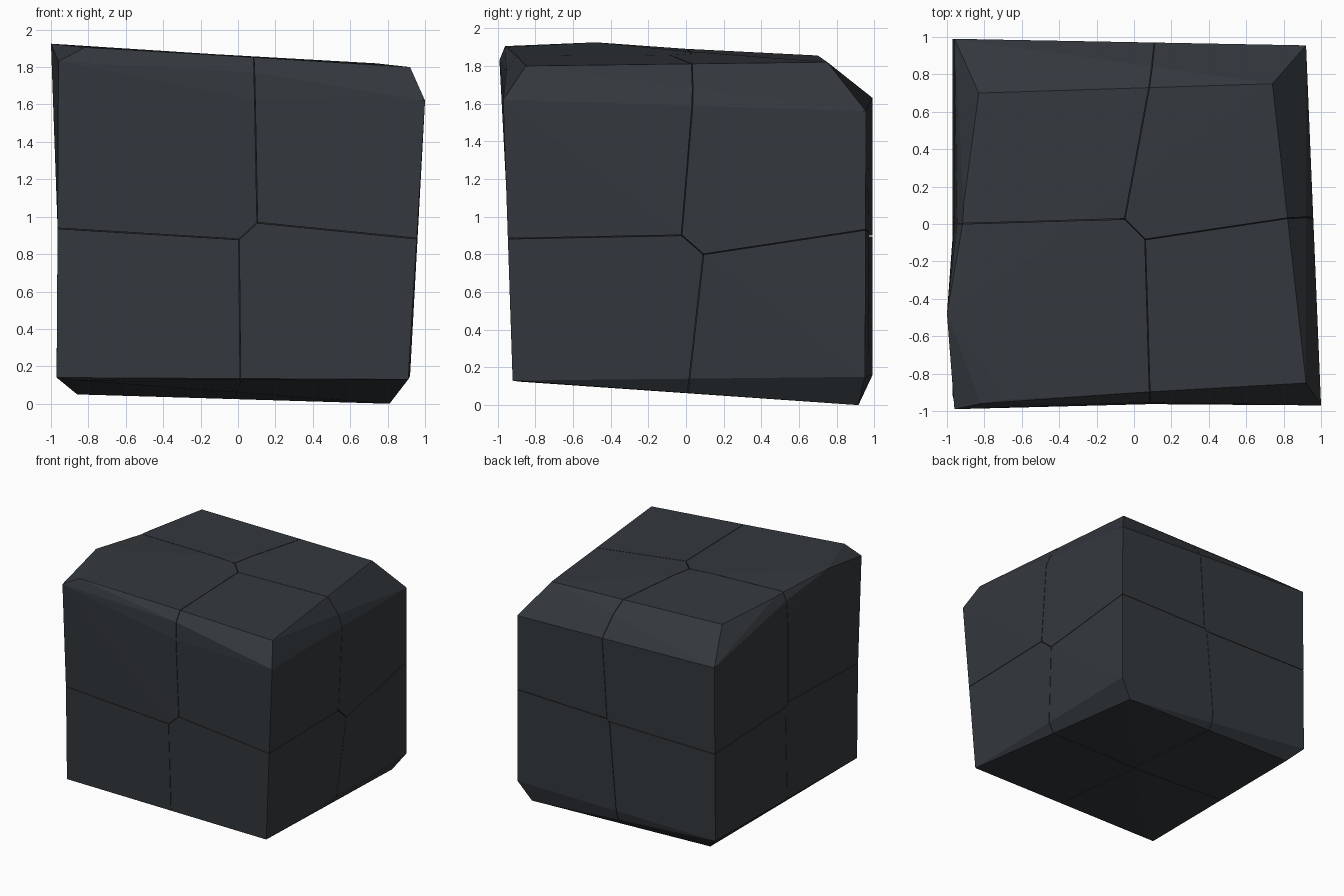
import bpy, bmesh
from math import radians
from mathutils import Vector

if "Cube" in bpy.data.objects:
    bpy.data.objects.remove(bpy.data.objects["Cube"])

mat = bpy.data.materials.new("dark_slate")
mat.diffuse_color = (0.034, 0.040, 0.047, 1)
mat.use_nodes = True
mat.node_tree.nodes["Principled BSDF"].inputs["Base Color"].default_value = mat.diffuse_color

# Corners of the chamfered stone block
CORNERS = [
    (0.91, -0.92, 0.13), (-0.97, -0.915, 0.14), (-0.86, -0.89, 0.125),    # bottom front
    (0.92, 0.95, 0.15), (0.81, 0.915, 0.0),                               # bottom back right
    (-0.97, 0.99, 0.16), (-0.86, 0.90, 0.05),                             # bottom back left
    (1.0, -0.97, 1.62), (0.92, -0.85, 1.80),                              # top front right
    (0.92, 0.955, 1.56), (0.74, 0.75, 1.82),                              # top back right
    (-0.96, 0.99, 1.63), (-0.83, 0.70, 1.855),                            # top back left
    (-0.96, -0.955, 1.63), (-0.94, -0.48, 1.915), (-0.68, -0.94, 1.90),   # top front left
    (-0.91, 0.11, 1.88),
]
# Extra points of the protruding corner on the top front left chunk
SPUR = [(-1.0, -0.48, 1.925), (-0.96, -0.99, 1.83), (-0.82, -0.96, 1.905)]

# One seed per chunk; cracks run halfway between neighbouring seeds
SEEDS = {
    "top_front_left": (-0.42, -0.50, 1.42),
    "top_front_right": (0.58, -0.47, 1.44),
    "top_back_left": (-0.45, 0.54, 1.43),
    "top_back_right": (0.45, 0.37, 1.37),
    "bottom_front_left": (-0.48, -0.47, 0.42),
    "bottom_front_right": (0.48, -0.45, 0.43),
    "bottom_back_left": (-0.45, 0.50, 0.40),
    "bottom_back_right": (0.47, 0.53, 0.32),
}
GAP = 0.002


def hull(points):
    """Closed convex solid with flat faces merged."""
    bm = bmesh.new()
    for p in points:
        bm.verts.new(p)
    bmesh.ops.remove_doubles(bm, verts=bm.verts[:], dist=0.0005)
    bmesh.ops.convex_hull(bm, input=bm.verts[:])
    loose = [v for v in bm.verts if not v.link_faces]
    bmesh.ops.delete(bm, geom=loose, context='VERTS')
    bmesh.ops.dissolve_limit(bm, angle_limit=radians(0.5),
                             verts=bm.verts[:], edges=bm.edges[:])
    bmesh.ops.recalc_face_normals(bm, faces=bm.faces[:])
    return bm


def chunk(name, seed):
    """Clip the block by the planes halfway to every other seed."""
    seed = Vector(seed)
    points = CORNERS
    for other in SEEDS.values():
        other = Vector(other)
        if other == seed:
            continue
        n = (other - seed).normalized()
        bm = hull(points)
        bmesh.ops.bisect_plane(bm, geom=bm.verts[:] + bm.edges[:] + bm.faces[:],
                               plane_co=(seed + other) / 2 - n * GAP,
                               plane_no=n, clear_outer=True)
        points = [v.co.copy() for v in bm.verts]
        bm.free()
    if name == "top_front_left":
        points = points + SPUR
    bm = hull(points)
    me = bpy.data.meshes.new(name + "_chunk")
    bm.to_mesh(me)
    bm.free()
    me.materials.append(mat)
    ob = bpy.data.objects.new(name + "_chunk", me)
    bpy.context.collection.objects.link(ob)


# Cracked stone chunks
for name, seed in SEEDS.items():
    chunk(name, seed)
